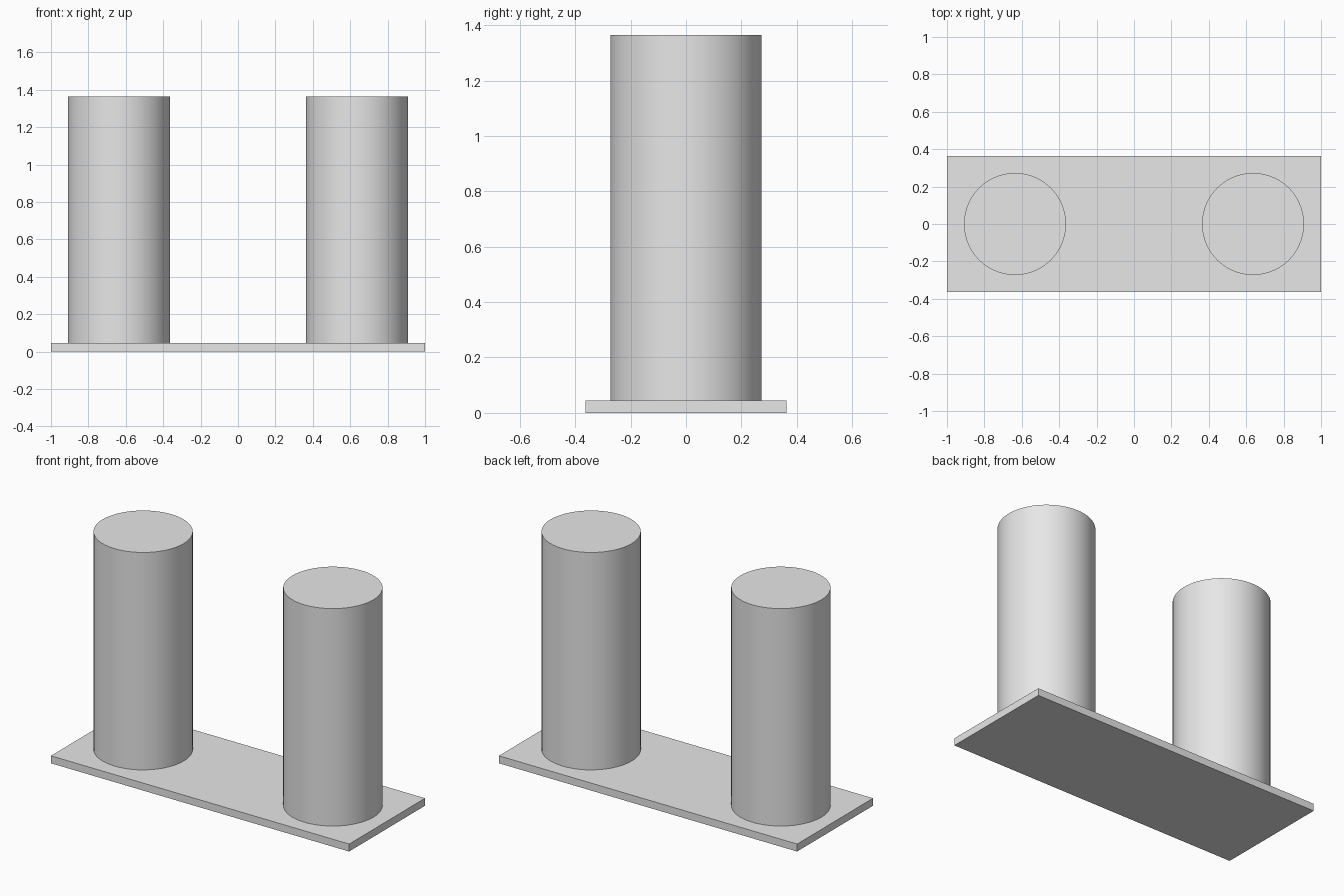
import bpy
import math

old = bpy.data.objects.get("Cube")
if old:
    bpy.data.objects.remove(old, do_unlink=True)

U = 1 / 11  # design module: the plate is 22 modules long
PLATE = (22 * U, 8 * U, 0.5 * U)
POST_RADIUS = 3 * U
POST_HEIGHT = 14.5 * U
POST_X = 7 * U

grey = bpy.data.materials.new("light_grey")
grey.use_nodes = True
grey.diffuse_color = (0.8, 0.8, 0.8, 1)
grey.node_tree.nodes["Principled BSDF"].inputs["Base Color"].default_value = (0.8, 0.8, 0.8, 1)


def finish(name):
    obj = bpy.context.object
    obj.name = obj.data.name = name
    obj.data.materials.append(grey)
    return obj


# Base plate
bpy.ops.mesh.primitive_cube_add(size=1, location=(0, 0, PLATE[2] / 2))
plate = finish("base_plate")
plate.scale = PLATE
bpy.ops.object.transform_apply(location=False, rotation=False, scale=True)

# Pair of round posts standing on the plate
for name, side in (("left_post", 1), ("right_post", -1)):
    bpy.ops.mesh.primitive_cylinder_add(
        vertices=64, radius=POST_RADIUS, depth=POST_HEIGHT,
        location=(side * POST_X, 0, PLATE[2] + POST_HEIGHT / 2))
    finish(name)
    bpy.ops.object.shade_smooth_by_angle(angle=math.radians(30))
